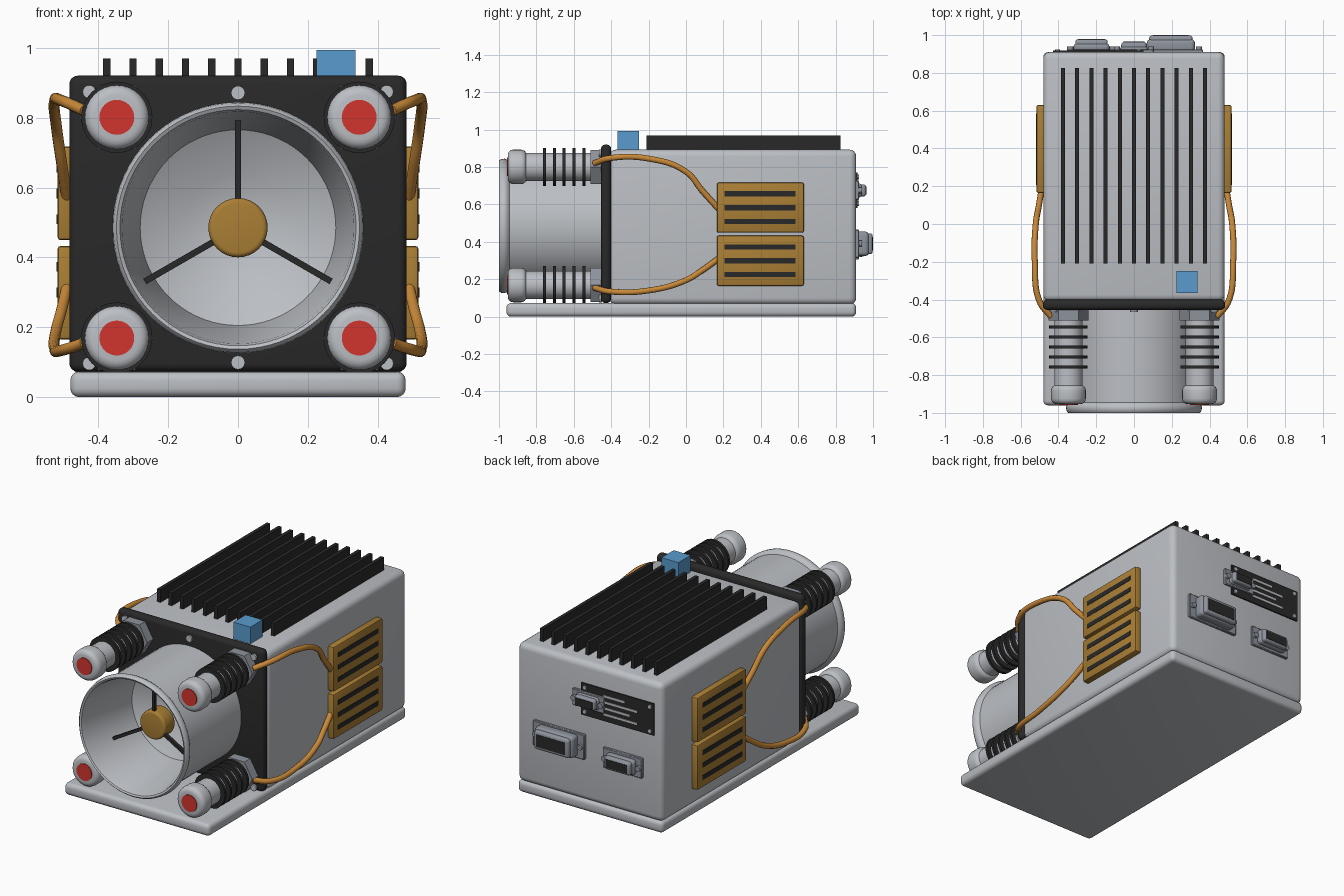
import bpy, bmesh
from math import radians, pi, cos, sin
from mathutils import Matrix, Vector

if "Cube" in bpy.data.objects:
    bpy.data.objects.remove(bpy.data.objects["Cube"], do_unlink=True)


def material(name, *rgb):
    m = bpy.data.materials.new(name)
    m.use_nodes = True
    m.diffuse_color = (*rgb, 1)
    m.node_tree.nodes["Principled BSDF"].inputs["Base Color"].default_value = (*rgb, 1)
    return m


GREY = material("light grey metal", 0.50, 0.52, 0.55)
STEEL = material("mid grey steel", 0.27, 0.29, 0.33)
BLACK = material("black", 0.022, 0.022, 0.022)
BRASS = material("brass", 0.40, 0.21, 0.035)
ORANGE = material("orange cable", 0.58, 0.25, 0.04)
RED = material("red", 0.64, 0.035, 0.028)
BLUE = material("blue", 0.10, 0.33, 0.62)


def finish(obj, mat):
    obj.data.materials.append(mat)
    bpy.ops.object.select_all(action='DESELECT')
    obj.select_set(True)
    bpy.context.view_layer.objects.active = obj
    bpy.ops.object.shade_smooth_by_angle(angle=radians(40))
    return obj


def from_bmesh(name, bm, mat):
    bmesh.ops.recalc_face_normals(bm, faces=bm.faces)
    mesh = bpy.data.meshes.new(name)
    bm.to_mesh(mesh)
    bm.free()
    obj = bpy.data.objects.new(name, mesh)
    bpy.context.collection.objects.link(obj)
    return finish(obj, mat)


def box(name, x, y, z, mat, bevel=0, segments=4):
    """Box spanning the (low, high) pairs x, y and z."""
    bm = bmesh.new()
    bmesh.ops.create_cube(bm, size=1)
    for v in bm.verts:
        v.co = Vector([(a + b) / 2 + c * (b - a) for c, (a, b) in zip(v.co, (x, y, z))])
    if bevel:
        bmesh.ops.bevel(bm, geom=bm.edges[:], offset=bevel, segments=segments,
                        profile=0.5, affect='EDGES')
    return from_bmesh(name, bm, mat)


def around(c, size):
    return (c - size / 2, c + size / 2)


def rod(name, x, z, y0, y1, r, mat, bevel=0, sides=32):
    """Cylinder lying along y; its rims are rounded by bevel."""
    bm = bmesh.new()
    bmesh.ops.create_cone(bm, cap_ends=True, segments=sides, radius1=r, radius2=r, depth=y1 - y0)
    if bevel:
        rims = [e for e in bm.edges if abs(e.verts[0].co.z - e.verts[1].co.z) < 1e-5]
        bmesh.ops.bevel(bm, geom=rims, offset=bevel, segments=4, profile=0.5, affect='EDGES')
    turn = Matrix.Rotation(pi / 2, 4, 'X') @ Matrix.Rotation(pi / 2, 4, 'Z')
    bmesh.ops.transform(bm, matrix=Matrix.Translation((x, (y0 + y1) / 2, z)) @ turn, verts=bm.verts)
    return from_bmesh(name, bm, mat)


AXIS_Z = 0.485

# Housing, base and front plate
box("base", (-0.48, 0.48), (-0.96, 0.91), (0, 0.073), GREY, 0.025)
box("housing", (-0.48, 0.48), (-0.41, 0.91), (0.065, 0.893), GREY, 0.035)
box("front_plate", (-0.483, 0.483), (-0.455, -0.40), (0.073, 0.92), BLACK, 0.024)

# Large nozzle: outer wall, rounded lip, tapering bore and shallow dish
profile = [(0.34, -0.45), (0.34, -0.945), (0.353, -0.955), (0.36, -0.97), (0.357, -0.99),
           (0.348, -1.0), (0.338, -0.995), (0.332, -0.98), (0.28, -0.6), (0.15, -0.53), (0.0, -0.50)]
bm = bmesh.new()
ring = [bm.verts.new((r, y, AXIS_Z)) for r, y in profile]
edges = [bm.edges.new(pair) for pair in zip(ring, ring[1:])]
bmesh.ops.spin(bm, geom=ring + edges, cent=(0, 0, AXIS_Z), axis=(0, 1, 0),
               angle=2 * pi, steps=72, use_duplicate=False)
bmesh.ops.remove_doubles(bm, verts=bm.verts, dist=1e-4)
from_bmesh("nozzle", bm, GREY)

# Hub with three spokes
rod("hub", 0, AXIS_Z, -0.81, -0.71, 0.085, BRASS, 0.014)
for i in range(3):
    a = 2 * pi * i / 3
    spoke = box("spoke", (-0.009, 0.009), (-0.80, -0.78), (0.06, 0.313), BLACK)
    spoke.matrix_world = Matrix.Translation((0, 0, AXIS_Z)) @ Matrix.Rotation(a, 4, 'Y')

# Four finned corner posts
for sx in (-1, 1):
    for sz in (-1, 1):
        x, z = sx * 0.347, AXIS_Z + sz * 0.316
        rod("post_nut", x, z, -0.51, -0.45, 0.105, STEEL, sides=6)
        rod("post_shaft", x, z, -0.87, -0.45, 0.075, GREY)
        rod("post_cap", x, z, -0.953, -0.853, 0.092, GREY, 0.028)
        rod("post_lens", x, z, -0.957, -0.94, 0.05, RED)
        for i in range(5):
            rod("post_fin", x, z, *around(-0.757 + i * 0.053, 0.016), 0.102, BLACK)
        rod("plate_screw", sx * 0.426, AXIS_Z + sz * 0.389, -0.465, -0.45, 0.019, GREY, sides=16)
for sz in (-1, 1):
    rod("plate_screw", 0, AXIS_Z + sz * 0.386, -0.465, -0.45, 0.02, GREY, sides=16)

# Heat sink fins and block on the roof
for i in range(11):
    box("roof_fin", around(-0.376 + i * 0.0752, 0.021), (-0.21, 0.825), (0.88, 0.97), BLACK)
box("roof_block", (0.225, 0.337), (-0.365, -0.25), (0.88, 0.993), BLUE)


# Side pads with slots, and the cables that feed them
def cable(points):
    curve = bpy.data.curves.new("cable", 'CURVE')
    curve.dimensions = '3D'
    curve.bevel_depth = 0.016
    curve.bevel_resolution = 3
    curve.use_fill_caps = True
    spline = curve.splines.new('BEZIER')
    spline.bezier_points.add(len(points) - 1)
    for p, co in zip(spline.bezier_points, points):
        p.co = co
        p.handle_left_type = p.handle_right_type = 'AUTO'
    obj = bpy.data.objects.new("cable", curve)
    bpy.context.collection.objects.link(obj)
    bpy.ops.object.select_all(action='DESELECT')
    obj.select_set(True)
    bpy.context.view_layer.objects.active = obj
    bpy.ops.object.convert(target='MESH')
    finish(bpy.context.view_layer.objects.active, ORANGE)


upper = [(0.44, -0.49, 0.82), (0.5, -0.41, 0.847), (0.525, -0.2, 0.845),
         (0.52, 0.0, 0.775), (0.505, 0.09, 0.67), (0.49, 0.18, 0.57)]
lower = [(0.44, -0.49, 0.155), (0.5, -0.41, 0.135), (0.525, -0.2, 0.14),
         (0.52, 0.0, 0.195), (0.505, 0.09, 0.25), (0.49, 0.18, 0.315)]


def side_range(s, a, b):
    return tuple(sorted((s * a, s * b)))


for s in (-1, 1):
    for z in (0.583, 0.299):
        box("side_pad", side_range(s, 0.47, 0.517), (0.165, 0.63), around(z, 0.268), BRASS, 0.01, 2)
        for i in (-1, 0, 1):
            box("pad_slot", side_range(s, 0.512, 0.519), (0.207, 0.585),
                around(z + i * 0.074, 0.028), BLACK)
    for path in (upper, lower):
        cable([(s * x, y, z) for x, y, z in path])


# Rear connectors: flange, shell, dark socket and two thumb screws
def connector(x, z, w, h, y_end, flange_w, flange_h):
    box("connector_flange", around(x, flange_w), (0.9, 0.925), around(z, flange_h), STEEL, 0.004, 1)
    box("connector_collar", around(x, w), (0.91, y_end - 0.02), around(z, h), STEEL, 0.02)
    box("connector_shell", around(x, w * 0.9), (0.91, y_end), around(z, h * 0.86), STEEL, 0.015)
    box("connector_socket", around(x, w * 0.74), (y_end - 0.006, y_end + 0.002),
        around(z, h * 0.56), BLACK)
    for s in (-1, 1):
        rod("connector_screw", x + s * (flange_w + w) / 4, z, 0.91, 0.94, 0.016, STEEL, sides=12)


connector(0.195, 0.39, 0.255, 0.13, 0.998, 0.34, 0.15)
connector(-0.225, 0.365, 0.19, 0.09, 0.978, 0.26, 0.12)
connector(0.0, 0.675, 0.15, 0.075, 0.963, 0.21, 0.1)

# Rear data plate with plain bars and corner screws
box("data_plate", (-0.43, 0.05), (0.9, 0.918), (0.58, 0.77), BLACK)
for i, (start, length) in enumerate(((-0.10, 0.14), (-0.10, 0.22), (-0.10, 0.17), (-0.10, 0.22))):
    box("data_bar", (start - length, start), (0.915, 0.921), around(0.73 - i * 0.036, 0.013), GREY)
for x in (-0.405, 0.025):
    for z in (0.603, 0.747):
        rod("data_plate_screw", x, z, 0.91, 0.925, 0.012, GREY, sides=12)
